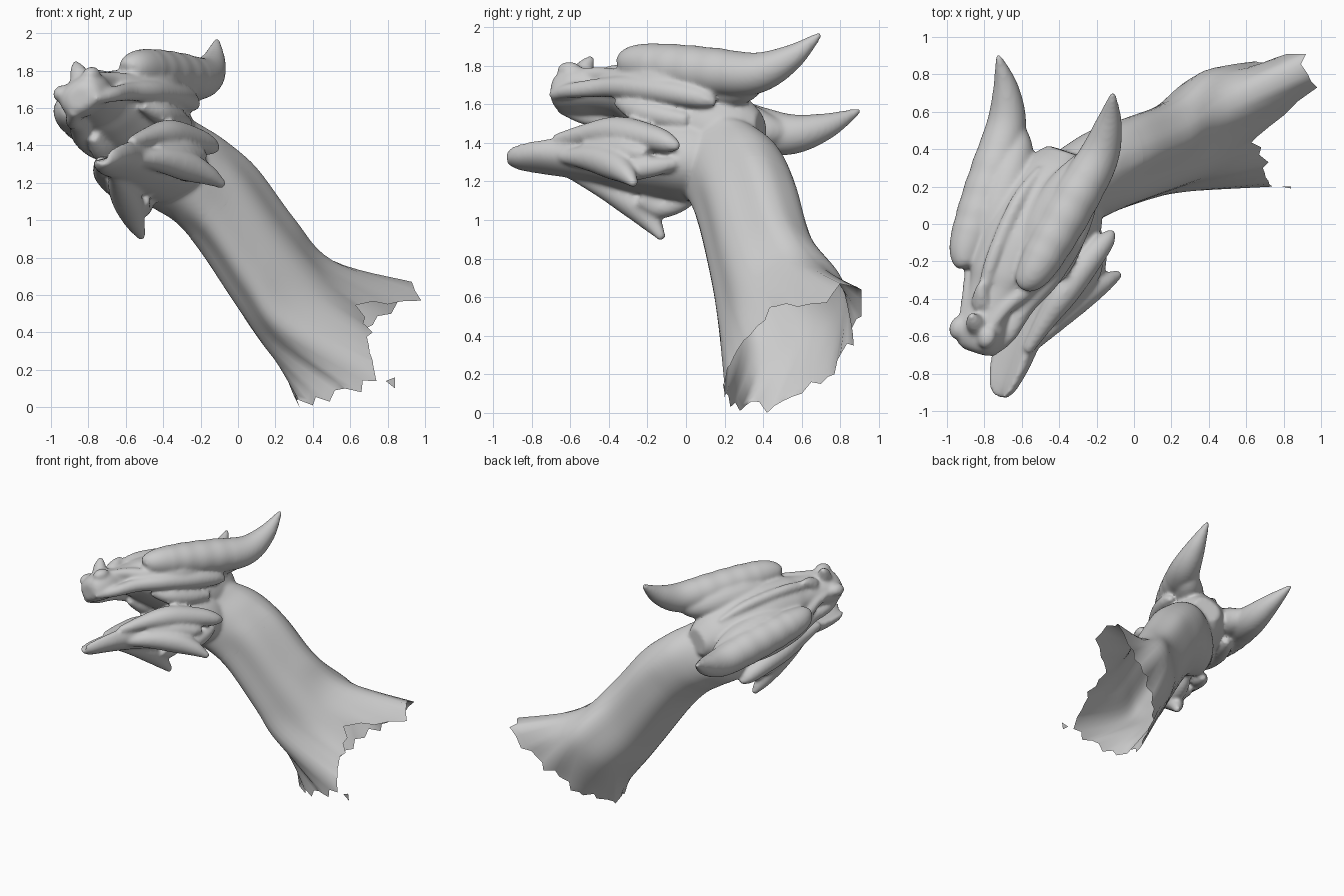
import bpy, bmesh, random
from math import sin, cos, pi, copysign
from mathutils import Vector, Matrix

if "Cube" in bpy.data.objects:
    bpy.data.objects.remove(bpy.data.objects["Cube"])

random.seed(4)
# Tilted head frame: side, forward and up directions
SIDE = Vector((.81, -.27, .52)).normalized()
FWD = Vector((-.31, -.95, -.02)).normalized()
UP = FWD.cross(SIDE).normalized()
ORIGIN = Vector((-.55, .1, 1.6))


def head_point(s, t, h):
    return ORIGIN + SIDE * s + FWD * t + UP * h


def spline(keys, n):
    """Catmull-Rom through number tuples, n steps per span."""
    out = []
    for i in range(len(keys) - 1):
        p0, p1 = keys[max(i - 1, 0)], keys[i]
        p2, p3 = keys[i + 1], keys[min(i + 2, len(keys) - 1)]
        for k in range(n):
            u = k / n
            out.append([.5 * (2 * b + (c - a) * u + (2 * a - 5 * b + 4 * c - d) * u * u
                              + (3 * b - a - 3 * c + d) * u ** 3)
                        for a, b, c, d in zip(p0, p1, p2, p3)])
    return out + [list(keys[-1])]


def loft(bm, rings, capped=True):
    rows = [[bm.verts.new(p) for p in ring] for ring in rings]
    n = len(rows[0])
    faces = []
    for a, b in zip(rows, rows[1:]):
        for i in range(n):
            j = (i + 1) % n
            faces.append(bm.faces.new((a[i], a[j], b[j], b[i])))
    if capped:
        faces += [bm.faces.new(rows[0][::-1]), bm.faces.new(rows[-1])]
    bmesh.ops.recalc_face_normals(bm, faces=faces)


def finish(name, bm):
    me = bpy.data.meshes.new(name)
    bm.to_mesh(me)
    bm.free()
    for p in me.polygons:
        p.use_smooth = True
    ob = bpy.data.objects.new(name, me)
    bpy.context.collection.objects.link(ob)
    return ob


def tube(bm, keys, sides=20, wrinkle=0.0, mirror=(1, -1)):
    """Tapered tube along (side, forward, up, radius) keys, on both head sides."""
    path = spline(keys, 8)
    for m in mirror:
        pts = [head_point(m * p[0], p[1], p[2]) for p in path]
        rings = []
        for i, p in enumerate(pts):
            d = (pts[min(i + 1, len(pts) - 1)] - pts[max(i - 1, 0)]).normalized()
            x = d.cross(UP).normalized()
            y = x.cross(d)
            r = max(path[i][3], .004)
            if 18 < i < 36:
                r *= 1 + wrinkle * sin(i * 1.4)
            rings.append([p + x * r * cos(a) + y * r * sin(a)
                          for a in (2 * pi * k / sides for k in range(sides))])
        loft(bm, rings)


def sections(bm, keys, dip=0.0, sides=40):
    """Loft of rounded sections (forward, half width, top, bottom)."""
    rings = []
    for t, w, top, bot in spline(keys, 6):
        ring = []
        for k in range(sides):
            c, s = cos(2 * pi * k / sides), sin(2 * pi * k / sides)
            x = w * copysign(abs(c) ** .85, c)
            h = (top + bot) / 2 + (top - bot) / 2 * copysign(abs(s) ** .85, s)
            ring.append(head_point(x, t, h - dip * max(0, s) ** 3))
        rings.append(ring)
    loft(bm, rings)


def ball(bm, s, t, h, size):
    for m in (1, -1):
        mat = Matrix((SIDE, FWD, UP)).transposed().to_4x4()
        mat.translation = head_point(m * s, t, h)
        bmesh.ops.create_uvsphere(bm, u_segments=16, v_segments=10, radius=1,
                                  matrix=mat @ Matrix.Diagonal((*size, 1)))


# Neck: rings from upper and lower outline (x, z), front and back y, and y tilt of the top
NECK = [(-.42, 1.5, -.58, 1.3, -.04, .2, .02), (-.28, 1.54, -.56, 1.14, -.08, .36, .04),
        (-.17, 1.49, -.44, 1.06, -.03, .46, .06), (-.05, 1.41, -.33, .99, .02, .52, .06),
        (.1, 1.27, -.2, .85, .08, .57, .06), (.3, 1.0, 0, .55, .15, .65, .07),
        (.5, .78, .16, .32, .2, .8, .11)]
N = 48
keys = []
for i, (ux, uz, lx, lz, y0, y1, tilt) in enumerate(NECK):
    ring = []
    amp = .045 if i > 3 else .015
    for k in range(N):
        a = 2 * pi * k / N
        g = 1 + amp * cos(6 * a) * (1 if sin(a) > 0 else .5)
        c, s = cos(a) * g, sin(a) * g
        ring += [(ux + lx) / 2 + (ux - lx) / 2 * c,
                 (y0 + y1) / 2 - (y1 - y0) / 2 * s + tilt * c,
                 (uz + lz) / 2 + (uz - lz) / 2 * c]
    keys.append(ring)

# Torn lower edge of the neck
EDGE = [(.93, .8, .67), (.98, .73, .57), (.8, .58, .55), (.65, .46, .55), (.68, .41, .48), (.72, .33, .4),
        (.70, .27, .33), (.72, .23, .25), (.74, .2, .14), (.66, .2, .08), (.57, .21, .1), (.49, .23, .03),
        (.4, .28, .01), (.32, .34, .06), (.33, .42, .0), (.34, .5, .06), (.37, .6, .1), (.42, .7, .15),
        (.48, .77, .2), (.56, .8, .3), (.65, .87, .35), (.72, .86, .44), (.82, .91, .5), (.92, .91, .64)]
end = []
for a, b in zip(EDGE, EDGE[1:] + EDGE[:1]):
    end += list(a)
    mid = (Vector(a) + Vector(b)) / 2
    end += list(mid + Vector((-random.random() * .04, 0, random.random() * .04)))
keys.append(end)
neck_rings = [[r[i:i + 3] for i in range(0, 3 * N, 3)] for r in spline(keys, 6)]
bm = bmesh.new()
loft(bm, neck_rings[22:], capped=False)
# Loose scrap at the front of the tear
bm.faces.new([bm.verts.new(p) for p in ((.79, .2, .14), (.84, .19, .16), (.84, .2, .1))])
finish("neck", bm)

# Skull and snout fused with the top of the neck, with brow, lip and cheek ridges
bm = bmesh.new()
loft(bm, neck_rings[:25])
sections(bm, [(.84, .06, .13, .03), (.81, .11, .17, .0), (.72, .14, .20, -.01), (.6, .13, .19, -.01),
              (.48, .15, .19, -.04), (.38, .18, .2, -.12), (.2, .21, .19, -.26), (0, .23, .14, -.34),
              (-.13, .21, .08, -.36), (-.25, .16, .0, -.32), (-.33, .1, -.08, -.24)])
tube(bm, [(.06, .82, .04, .03), (.13, .7, .02, .04), (.17, .52, .01, .05), (.23, .34, -.03, .06),
          (.26, .12, -.08, .065), (.26, -.06, -.12, .055), (.255, -.15, -.15, .02)])
tube(bm, [(.08, .72, .15, .03), (.12, .56, .12, .04), (.19, .4, .05, .05), (.26, .2, .0, .06),
          (.26, 0, -.03, .05)])
tube(bm, [(.16, .42, -.07, .03), (.19, .3, -.14, .06), (.2, .15, -.19, .06), (.2, 0, -.22, .04)])
tube(bm, [(0, .62, .19, .02), (0, .5, .19, .035), (0, .3, .2, .04), (0, 0, .14, .04),
          (0, -.2, .03, .02)], mirror=(1,))
# Nostril rims and small nose horns
ball(bm, .095, .74, .165, (.05, .065, .045))
tube(bm, [(.02, .7, .17, .06), (.025, .68, .23, .045), (.03, .65, .285, .015)], mirror=(1,))
tube(bm, [(0, .57, .17, .06), (0, .52, .21, .04), (0, .47, .24, .015)], mirror=(1,))
# Swept-back horns and the swollen roots that blend them into the skull
tube(bm, [(.19, .43, .14, .02), (.2, .405, .14, .065), (.225, .31, .12, .1), (.245, .12, .08, .12),
          (.27, -.12, .03, .125), (.305, -.36, -.005, .108), (.34, -.55, .06, .07), (.38, -.71, .18, .014)],
     sides=28, wrinkle=.015)
tube(bm, [(.12, .3, .1, .06), (.15, .1, .06, .11), (.18, -.1, .01, .12), (.22, -.27, -.03, .09),
          (.28, -.4, -.01, .04)])

# Lower jaw with two webbed spikes on each side
sections(bm, [(1.035, .03, -.26, -.33), (.98, .075, -.235, -.355), (.85, .11, -.215, -.375),
              (.7, .125, -.2, -.4), (.55, .15, -.19, -.43), (.4, .18, -.17, -.47), (.2, .21, -.15, -.51),
              (0, .21, -.15, -.54), (-.15, .16, -.2, -.48)], dip=.06)
tube(bm, [(.1, .75, -.26, .03), (.15, .57, -.26, .055), (.2, .38, -.28, .08), (.245, .17, -.35, .07),
          (.27, .06, -.4, .05), (.28, 0, -.428, .018)])
tube(bm, [(.08, .7, -.35, .035), (.14, .52, -.4, .07), (.19, .38, -.47, .08), (.24, .28, -.56, .055),
          (.27, .21, -.647, .02)])
tube(bm, [(.13, .55, -.33, .05), (.19, .36, -.38, .07), (.23, .25, -.43, .05), (.24, .18, -.44, .03)])
tube(bm, [(.14, .32, -.47, .06), (.19, .24, -.5, .06), (.19, .14, -.49, .05), (.17, .04, -.46, .03)])
head = finish("head", bm)
mod = head.modifiers.new("fuse", 'REMESH')
mod.mode, mod.voxel_size, mod.use_smooth_shade = 'VOXEL', .012, True
mod = head.modifiers.new("soften", 'SMOOTH')
mod.factor, mod.iterations = .5, 9
